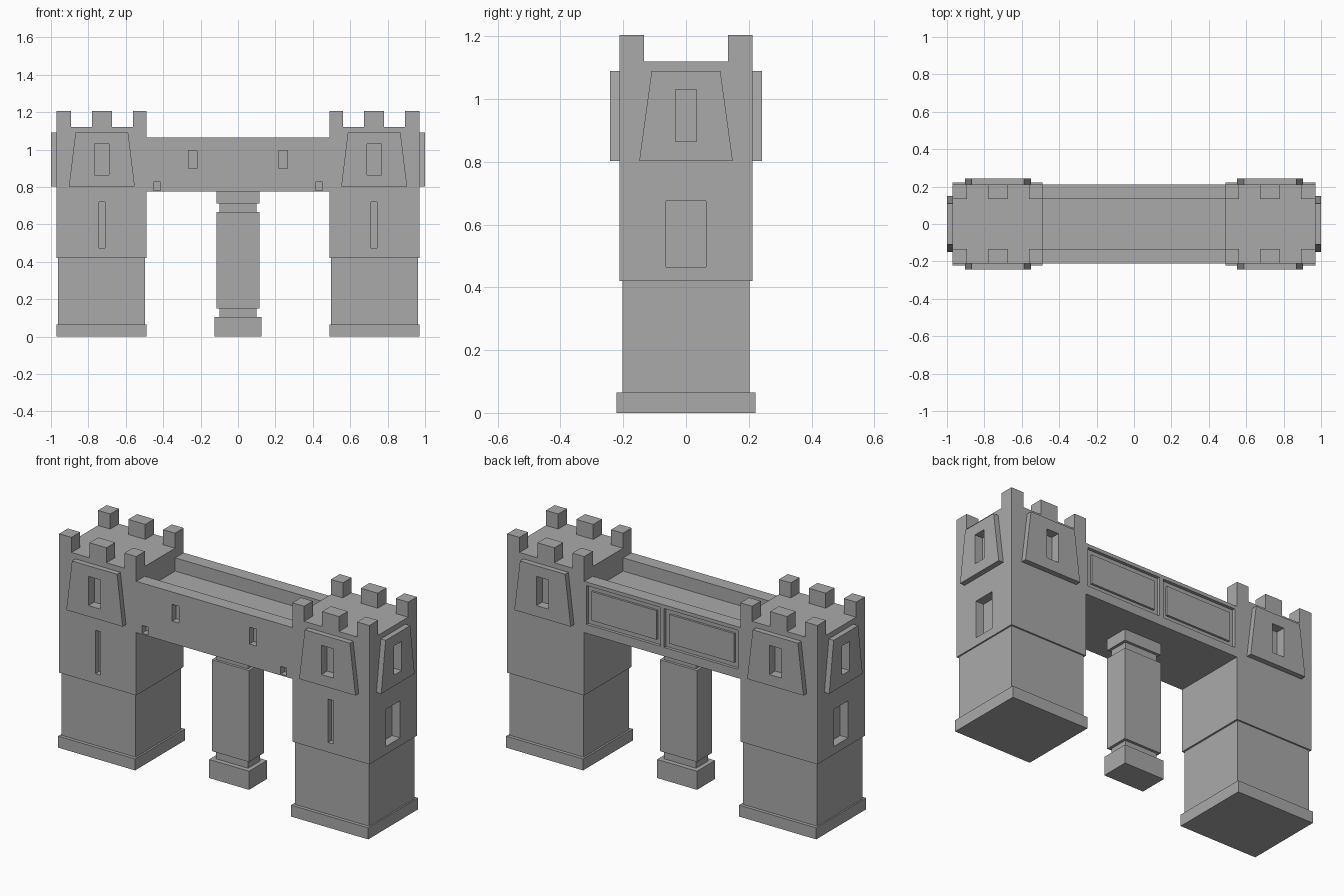
import bpy, bmesh

old = bpy.data.objects.get("Cube")
if old:
    bpy.data.objects.remove(old, do_unlink=True)

stone = bpy.data.materials.new("grey_stone")
stone.use_nodes = True
GREY = (0.4, 0.4, 0.4, 1)
stone.diffuse_color = GREY
stone.node_tree.nodes["Principled BSDF"].inputs["Base Color"].default_value = GREY


def make(name, boxes, taper=None):
    """One object from boxes ((x0, x1), (y0, y1), (z0, z1)); taper = (axis, top width ratio)."""
    bm = bmesh.new()
    for spans in boxes:
        mid = [(a + b) / 2 for a, b in spans]
        size = [abs(b - a) for a, b in spans]
        for v in bmesh.ops.create_cube(bm, size=1)["verts"]:
            ratio = [1, 1, 1]
            if taper and v.co.z > 0:
                ratio[taper[0]] = taper[1]
            v.co = [m + c * s * r for m, c, s, r in zip(mid, v.co, size, ratio)]
    mesh = bpy.data.meshes.new(name)
    bm.to_mesh(mesh)
    bm.free()
    mesh.materials.append(stone)
    obj = bpy.data.objects.new(name, mesh)
    bpy.context.collection.objects.link(obj)
    return obj


def carve(targets, boxes):
    """Cut the boxes out of each target, then drop the cutter."""
    cutter = make("cutter", boxes)
    cutter.hide_render = True
    for obj in targets:
        mod = obj.modifiers.new("carve", "BOOLEAN")
        mod.operation = "DIFFERENCE"
        mod.solver = "EXACT"
        mod.object = cutter
        bpy.context.view_layer.update()
        graph = bpy.context.evaluated_depsgraph_get()
        mesh = bpy.data.meshes.new_from_object(obj.evaluated_get(graph))
        obj.modifiers.clear()
        obj.data = mesh
    bpy.data.objects.remove(cutter, do_unlink=True)


def sym(w):
    return (-w, w)


PLATE_Z = (0.803, 1.09)
WINDOW_Z = (0.865, 1.03)
DEPTH = 0.212   # half depth of towers and bridge
RAISED = 0.242  # outer face of the front and back plates

for side, s in (("left", 1), ("right", -1)):
    def across(a, b):
        return (s * a, s * b)

    # Tower: plinth, lower storey, overhanging upper storey
    make(side + "_tower_plinth", [(across(0.488, 0.97), sym(0.222), (0, 0.065))])
    make(side + "_tower_lower", [(across(0.498, 0.962), sym(0.203), (0.065, 0.42))])
    upper = make(side + "_tower_upper", [(across(0.488, 0.97), sym(DEPTH), (0.42, 1.12))])

    # Battlements along front and back
    make(side + "_battlements", [
        (across(a, b), (f * 0.134, f * DEPTH), (1.12, 1.205))
        for f in (-1, 1)
        for a, b in ((0.488, 0.562), (0.674, 0.78), (0.893, 0.97))])

    # Tapered window plates on front, back and outer side
    front = make(side + "_front_plate", [(across(0.552, 0.904), (-RAISED, -DEPTH), PLATE_Z)], (0, 0.8))
    back = make(side + "_back_plate", [(across(0.552, 0.904), (DEPTH, RAISED), PLATE_Z)], (0, 0.8))
    outer = make(side + "_side_plate", [(across(0.97, 1), sym(0.149), PLATE_Z)], (1, 0.735))

    # Window recesses, arrow slit and lower side window
    window_x = across(0.691, 0.766)
    carve([upper, front, back, outer], [
        (window_x, (-0.3, -0.19), WINDOW_Z),
        (window_x, (0.19, 0.3), WINDOW_Z),
        (across(0.95, 1.1), sym(0.034), WINDOW_Z),
        (across(0.92, 0.985), sym(0.063), (0.465, 0.675)),
        (across(0.712, 0.743), (-0.23, -0.18), (0.475, 0.72))])

# Bridge with sunken walkway, front openings and framed back panels
bridge = make("bridge", [(sym(0.488), sym(DEPTH), (0.775, 1.065))])
cuts = [(sym(0.6), sym(0.136), (0.99, 1.2))]
for s in (-1, 1):
    cuts += [
        ((s * 0.22, s * 0.264), (-0.3, -0.175), (0.9, 0.995)),
        ((s * 0.415, s * 0.452), (-0.3, -0.175), (0.782, 0.826)),
        ((s * 0.012, s * 0.474), (0.195, 0.3), (0.825, 1.045))]
carve([bridge], cuts)
make("back_panels", [((s * 0.04, s * 0.446), (0.195, 0.207), (0.853, 1.017)) for s in (-1, 1)])

# Central pillar, stacked from base to cap
for part, half_x, half_y, z0, z1 in (
        ("base", 0.125, 0.08, 0, 0.105),
        ("lower_neck", 0.1, 0.053, 0.105, 0.15),
        ("shaft", 0.116, 0.068, 0.15, 0.667),
        ("upper_neck", 0.1, 0.053, 0.667, 0.712),
        ("cap", 0.116, 0.068, 0.712, 0.775)):
    make("pillar_" + part, [(sym(half_x), sym(half_y), (z0, z1))])
